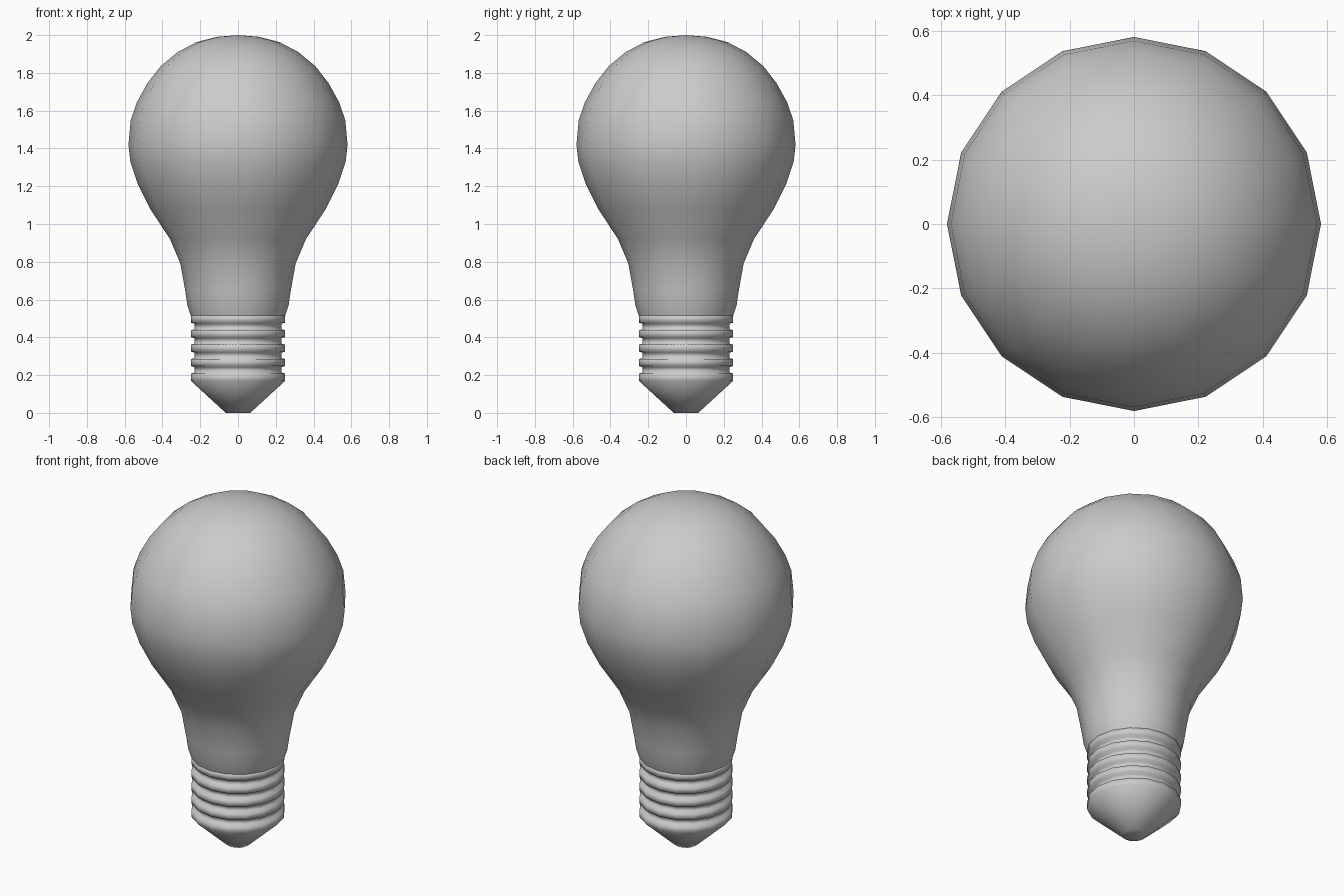
import bpy, bmesh, math

if "Cube" in bpy.data.objects:
    bpy.data.objects.remove(bpy.data.objects["Cube"])

SIDES = 16

def lathe(name, profile):
    """Revolve (radius, z) points, listed bottom to top, around z."""
    bm = bmesh.new()
    rings = []
    for r, z in profile:
        if r == 0:
            rings.append([bm.verts.new((0, 0, z))] * SIDES)
        else:
            rings.append([bm.verts.new((r * math.cos(math.tau * i / SIDES),
                                        r * math.sin(math.tau * i / SIDES), z))
                          for i in range(SIDES)])
    for a, b in zip(rings, rings[1:]):
        for i in range(SIDES):
            j = (i + 1) % SIDES
            bm.faces.new(list(dict.fromkeys((a[i], a[j], b[j], b[i]))))
    bmesh.ops.recalc_face_normals(bm, faces=bm.faces)
    mesh = bpy.data.meshes.new(name)
    bm.to_mesh(mesh)
    bm.free()
    mesh.shade_smooth()
    obj = bpy.data.objects.new(name, mesh)
    bpy.context.collection.objects.link(obj)
    return obj

# Glass envelope: narrow neck swelling to a round top
lathe("glass_bulb", [
    (0.25, 0.515), (0.268, 0.57), (0.28, 0.65), (0.305, 0.79), (0.36, 0.92),
    (0.465, 1.08), (0.53, 1.21), (0.57, 1.33), (0.58, 1.42), (0.568, 1.55),
    (0.535, 1.645), (0.48, 1.745), (0.41, 1.835), (0.32, 1.91), (0.22, 1.963),
    (0.11, 1.991), (0, 2.0)])

# Screw base: contact cone, then evenly stacked ridges and grooves
base = [(0, 0), (0.065, 0), (0.25, 0.17)]
for k in range(5):
    z = 0.172 + 0.0765 * k
    if k:
        base.append((0.25, z))
    base.append((0.25, z + 0.036))
    if k < 4:
        base += [(0.23, z + 0.042), (0.23, z + 0.070)]
base[-1] = (0.25, 0.518)
base.append((0, 0.518))
lathe("screw_base", base)
